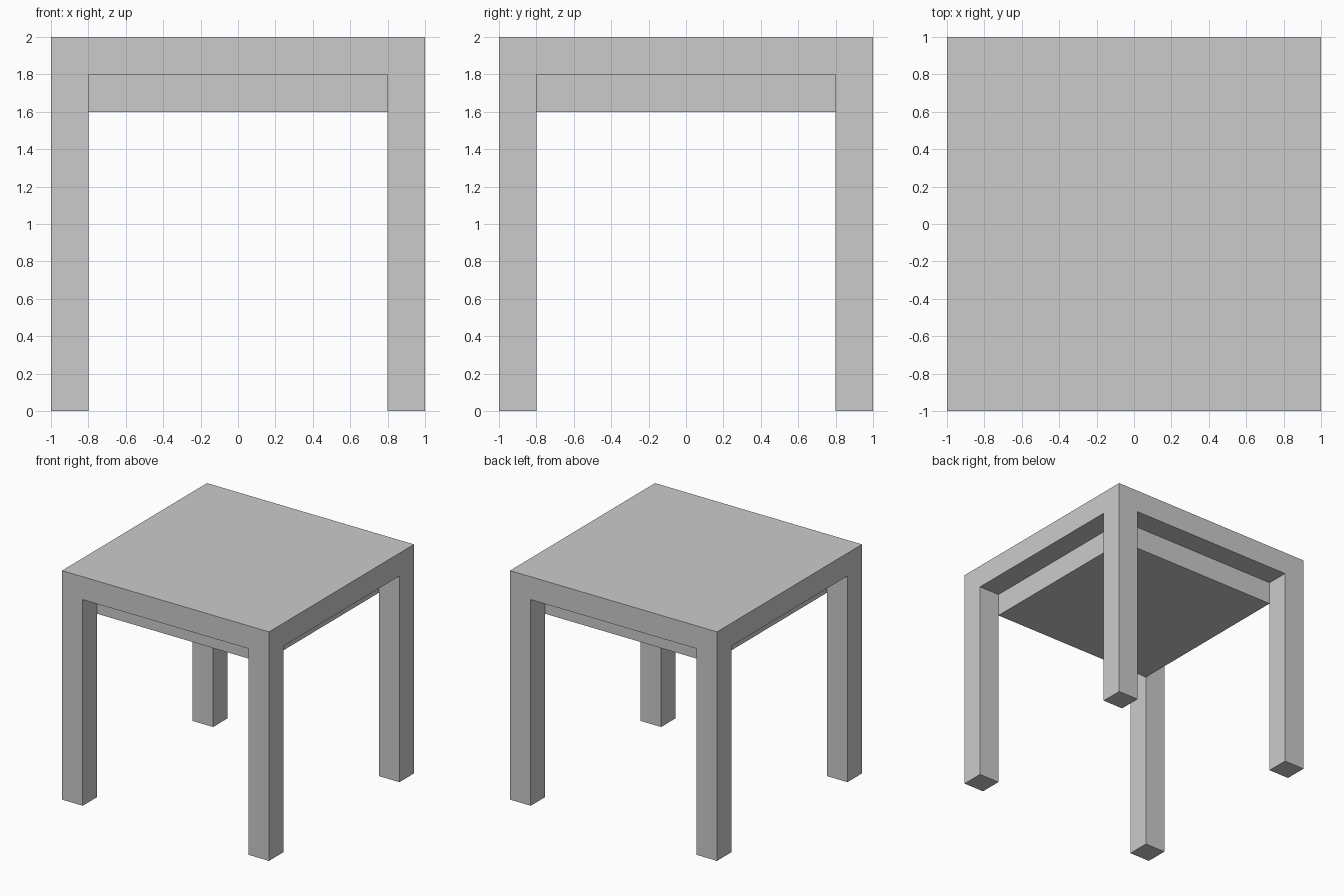
import bpy

if "Cube" in bpy.data.objects:
    bpy.data.objects.remove(bpy.data.objects["Cube"])


def box(name, lo, hi):
    """Add a box spanning the corners lo to hi."""
    centre = [(a + b) / 2 for a, b in zip(lo, hi)]
    bpy.ops.mesh.primitive_cube_add(size=1, location=centre)
    obj = bpy.context.object
    obj.name = name
    obj.scale = [b - a for a, b in zip(lo, hi)]
    bpy.ops.object.transform_apply(location=False, rotation=False, scale=True)
    return obj


HALF, LEG, UNDER, TOP, HEIGHT = 1.0, 0.2, 1.6, 1.8, 2.0
INNER = HALF - LEG

# Table top
box("table_top", (-HALF, -HALF, TOP), (HALF, HALF, HEIGHT))

# Recessed block under the top, between the legs
box("under_block", (-INNER, -INNER, UNDER), (INNER, INNER, TOP))

# Four square legs, flush with the top's corners
for side, x in (("left", -HALF), ("right", INNER)):
    for end, y in (("front", -HALF), ("back", INNER)):
        box(f"{end}_{side}_leg", (x, y, 0), (x + LEG, y + LEG, TOP))
